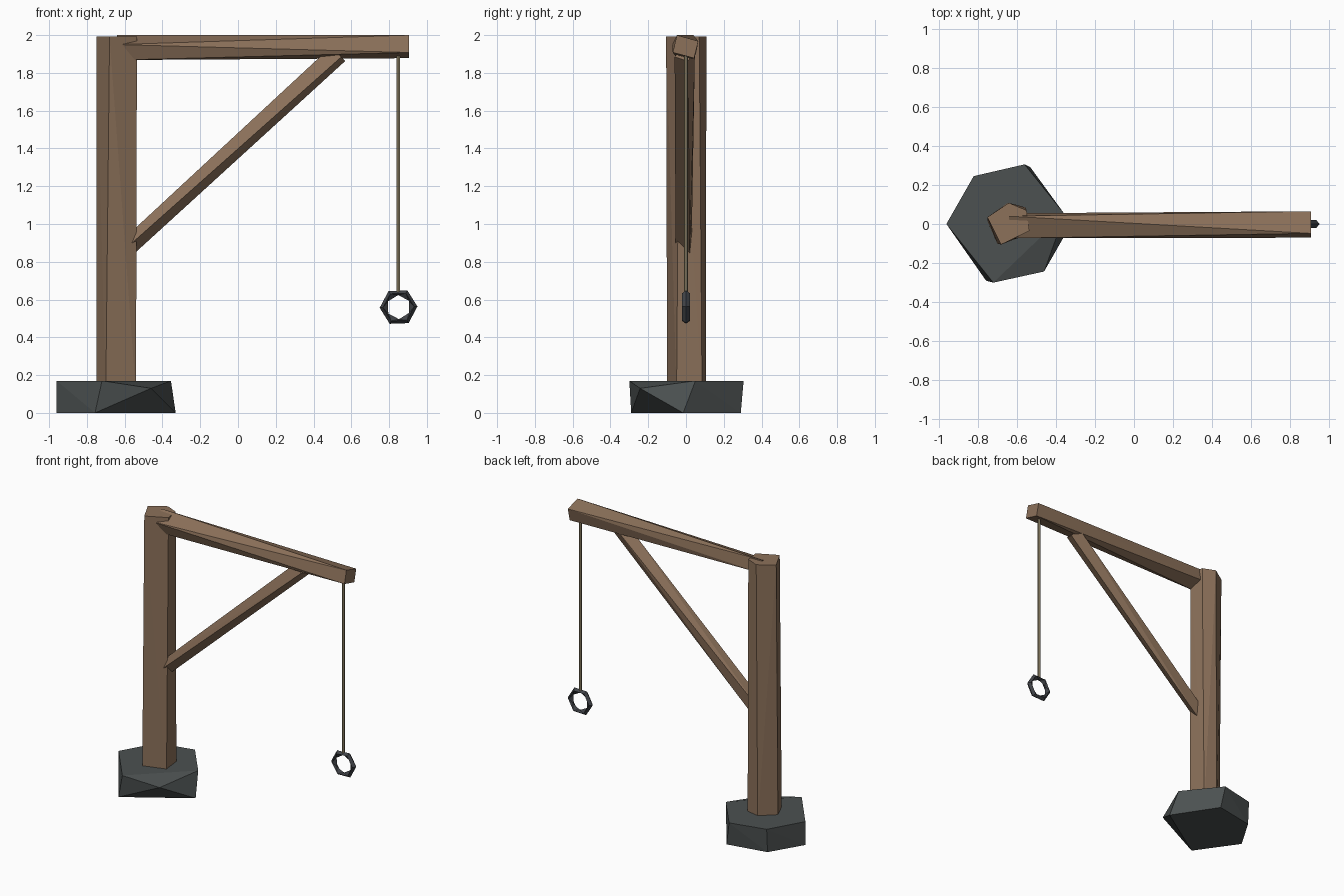
import bpy, bmesh, math
from mathutils import Vector

if "Cube" in bpy.data.objects:
    bpy.data.objects.remove(bpy.data.objects["Cube"])


def material(name, rgb):
    m = bpy.data.materials.new(name)
    m.diffuse_color = (*rgb, 1)
    m.use_nodes = True
    m.node_tree.nodes["Principled BSDF"].inputs["Base Color"].default_value = m.diffuse_color
    return m


WOOD = material("brown wood", (0.262, 0.165, 0.102))
STONE = material("dark grey stone", (0.072, 0.082, 0.082))
IRON = material("dark iron", (0.052, 0.056, 0.064))
ROPE = material("tan rope", (0.33, 0.27, 0.16))


def finish(name, bm, mat):
    bmesh.ops.recalc_face_normals(bm, faces=bm.faces)
    me = bpy.data.meshes.new(name)
    bm.to_mesh(me)
    bm.free()
    me.materials.append(mat)
    ob = bpy.data.objects.new(name, me)
    bpy.context.collection.objects.link(ob)
    return ob


def hull(name, points, mat):
    """Rough hewn block: convex hull of its two end sections."""
    bm = bmesh.new()
    for p in points:
        bm.verts.new(p)
    res = bmesh.ops.convex_hull(bm, input=bm.verts)
    loose = [v for v in bm.verts if not v.link_faces]
    bmesh.ops.delete(bm, geom=loose, context='VERTS')
    return finish(name, bm, mat)


def section(points, z):
    return [(x, y, z) for x, y in points]


# stone foot: six-sided top with one chipped corner, five-sided bottom
hull("stone_base",
     section([(-0.96, 0), (-0.82, 0.245), (-0.56, 0.305), (-0.355, 0.05), (-0.72, -0.30)], 0.17)
     + [(-0.46, -0.243, 0.13)]
     + section([(-0.96, 0), (-0.82, 0.235), (-0.53, 0.29), (-0.33, -0.015), (-0.757, -0.29)], 0),
     STONE)

# five-sided post with a slight twist
hull("post",
     section([(-0.75, 0.035), (-0.64, 0.108), (-0.55, 0.07), (-0.535, -0.035), (-0.68, -0.105)], 1.992)
     + section([(-0.75, 0.015), (-0.65, 0.105), (-0.555, 0.085), (-0.54, -0.05), (-0.70, -0.10)], 0.1),
     WOOD)

# twisted four-sided arm
hull("arm",
     [(-0.64, y, z) for y, z in [(0.04, 2.0), (-0.073, 1.95), (-0.04, 1.868), (0.055, 1.91)]]
     + [(0.905, y, z) for y, z in [(-0.048, 2.0), (-0.07, 1.908), (0.043, 1.878), (0.065, 1.968)]],
     WOOD)

# diagonal brace: sections given as (sideways, upwards) offsets from its axis
low, high = Vector((-0.58, 0, 0.883)), Vector((0.53, 0, 1.903))
axis = (high - low).normalized()
up = Vector((-axis.z, 0, axis.x))
side = Vector((0, 1, 0))
ends = ((low, [(-0.055, 0.0), (0.02, -0.05), (0.03, 0.035), (-0.035, 0.045)]),
        (high, [(-0.06, -0.025), (0.01, -0.055), (0.047, 0.01), (-0.02, 0.052)]))
hull("brace", [c + side * s + up * u for c, pts in ends for s, u in pts], WOOD)

# hanging rope
bm = bmesh.new()
bmesh.ops.create_cone(bm, cap_ends=True, segments=6, radius1=0.01, radius2=0.01, depth=1.29)
bmesh.ops.translate(bm, verts=bm.verts, vec=(0.848, 0, 1.275))
finish("rope", bm, ROPE)

# six-sided faceted ring: outer, front, inner and back loops, inner turned half a step
bm = bmesh.new()
N = 6
loops = []
for r, y, turn in [(0.1, 0, 0), (0.083, -0.02, 0), (0.064, 0, 30), (0.083, 0.02, 0)]:
    loops.append([bm.verts.new((0.85 + r * math.cos(math.radians(60 * i + turn + 2)), y,
                                0.56 + r * math.sin(math.radians(60 * i + turn + 2))))
                  for i in range(N)])
outer, front, inner, back = loops
for i in range(N):
    j = (i + 1) % N
    for edge in (front, back):
        bm.faces.new((outer[i], outer[j], edge[j], edge[i]))
        bm.faces.new((edge[i], edge[j], inner[i]))
        bm.faces.new((edge[j], inner[j], inner[i]))
finish("ring", bm, IRON)
